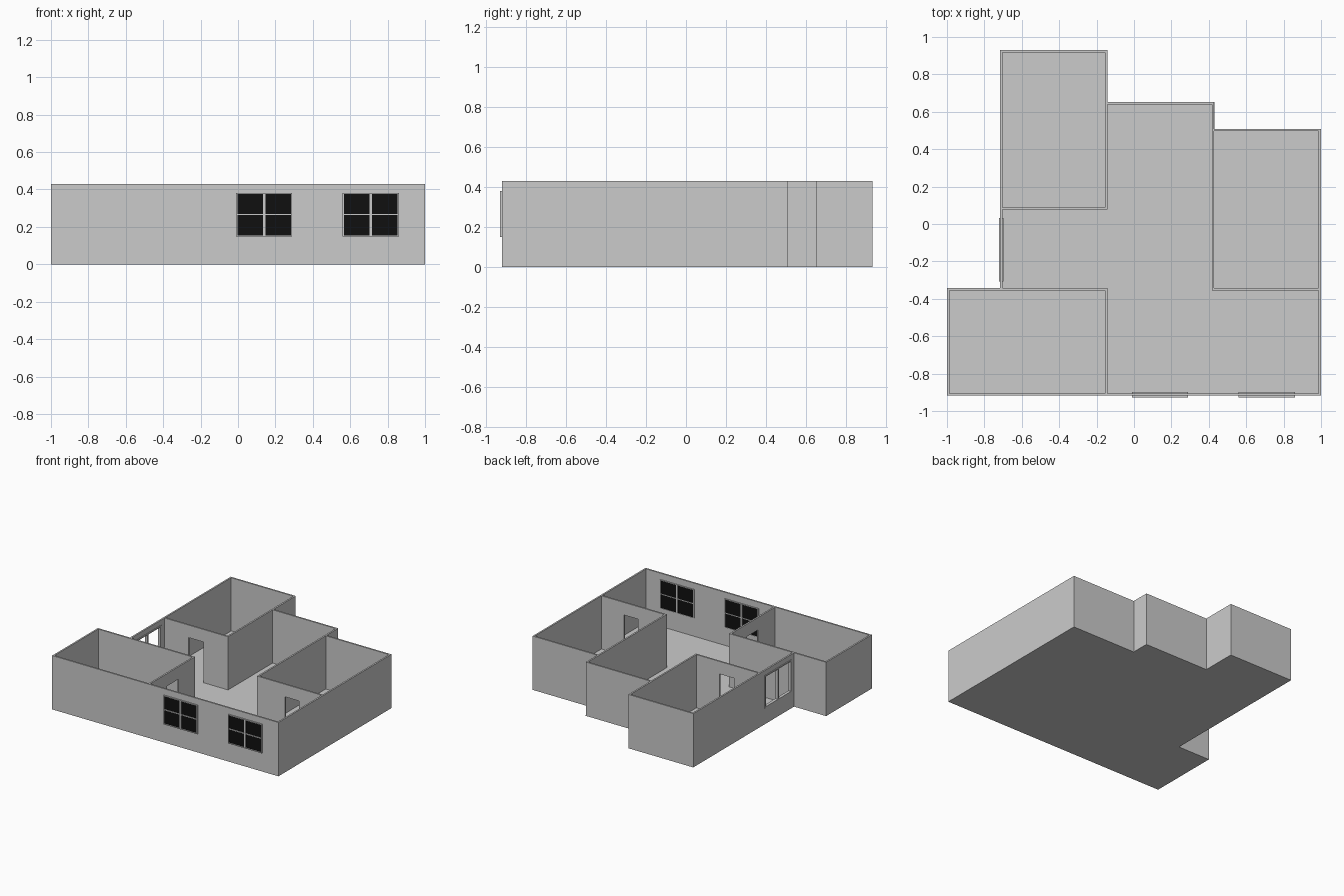
import bpy, bmesh
from mathutils import Vector

if "Cube" in bpy.data.objects:
    bpy.data.objects.remove(bpy.data.objects["Cube"])

H, T, FLOOR = 0.43, 0.013, 0.005   # wall height, wall thickness, slab thickness

black = bpy.data.materials.new("black_glass")
black.diffuse_color = (0.005, 0.005, 0.005, 1)
black.use_nodes = True
black.node_tree.nodes["Principled BSDF"].inputs["Base Color"].default_value = black.diffuse_color


def finish(bm, name, mat=None):
    bmesh.ops.recalc_face_normals(bm, faces=bm.faces)
    me = bpy.data.meshes.new(name)
    bm.to_mesh(me)
    bm.free()
    ob = bpy.data.objects.new(name, me)
    bpy.context.collection.objects.link(ob)
    if mat:
        me.materials.append(mat)
    return ob


def extrude(bm, vec):
    r = bmesh.ops.extrude_face_region(bm, geom=bm.faces[:], use_keep_orig=True)
    bmesh.ops.translate(bm, vec=vec, verts=[v for v in r["geom"] if isinstance(v, bmesh.types.BMVert)])


def panel(name, p0, p1, z0, z1, thick, holes=(), mat=None):
    """Upright slab along p0-p1, centred on that line; holes are (s0, s1, z0, z1)."""
    a, b = Vector((*p0, 0)), Vector((*p1, 0))
    d = (b - a).normalized()
    n = Vector((-d.y, d.x, 0))
    ss = sorted({0, (b - a).length, *(s for h in holes for s in h[:2])})
    zs = sorted({z0, z1, *(z for h in holes for z in h[2:])})
    bm = bmesh.new()
    grid = [[bm.verts.new(a + d * s - n * thick / 2 + Vector((0, 0, z))) for z in zs] for s in ss]
    for i in range(len(ss) - 1):
        for j in range(len(zs) - 1):
            sm, zm = (ss[i] + ss[i + 1]) / 2, (zs[j] + zs[j + 1]) / 2
            if any(h[0] < sm < h[1] and h[2] < zm < h[3] for h in holes):
                continue
            bm.faces.new((grid[i][j], grid[i + 1][j], grid[i + 1][j + 1], grid[i][j + 1]))
    for v in [v for v in bm.verts if not v.link_faces]:
        bm.verts.remove(v)
    extrude(bm, n * thick)
    return finish(bm, name, mat)


def wall(name, p0, p1, holes=()):
    # run half a thickness past each end so corners close
    a, b = Vector(p0), Vector(p1)
    e = (b - a).normalized() * T / 2
    holes = [(h[0] + T / 2, h[1] + T / 2, h[2], h[3]) for h in holes]
    return panel(name, a - e, b + e, 0, H, T, holes)


# Floor slab following the house outline
outline = [(-1, -.918), (1, -.918), (1, .509), (.43, .509), (.43, .653), (-.142, .653),
           (-.142, .931), (-.716, .931), (-.716, -.345), (-1, -.345)]
bm = bmesh.new()
bm.faces.new([bm.verts.new((x, y, 0)) for x, y in outline])
extrude(bm, Vector((0, 0, FLOOR)))
finish(bm, "floor")

# Key wall lines
L, R, FRONT, MID = -.9935, .9935, -.9115, -.348
WX, IX, CX = -.7095, -.148, .4225    # side window wall, inner left, inner right
AY0, AY1, BY, CY = .083, .9245, .6465, .5025
DOOR = 0.33

# Front wall with two window openings
WINS = [(-.01, .29), (.56, .86)]
WZ0, WZ1 = .15, .38
wall("front_wall", (L, FRONT), (R, FRONT), [(a - L, b - L, WZ0, WZ1) for a, b in WINS])

# Outer side walls
wall("right_wall", (R, FRONT), (R, CY))
wall("left_front_wall", (L, FRONT), (L, MID))

# Front left room
wall("front_room_back_wall", (L, MID), (IX, MID))
wall("front_room_side_wall", (IX, FRONT), (IX, MID), [(.22, .36, FLOOR, DOOR)])

# Back left room
wall("back_room_left_wall", (WX, AY0), (WX, AY1))
wall("back_room_back_wall", (WX, AY1), (IX, AY1))
wall("back_room_right_wall", (IX, AY0), (IX, AY1))
wall("back_room_door_wall", (WX, AY0), (IX, AY0), [(.22, .35, FLOOR, DOOR)])

# Centre bay
wall("centre_back_wall", (IX, BY), (CX, BY))
wall("centre_right_wall", (CX, MID), (CX, BY))

# Right room
wall("right_room_back_wall", (CX, CY), (R, CY))
wall("right_room_door_wall", (CX, MID), (R, MID), [(.24, .365, FLOOR, DOOR)])

# Front windows: frame with 2 x 2 openings and black panes
for k, (a, b) in enumerate(WINS):
    w, zm, m = b - a, .267, (b - a) / 2
    cols = [(.006, m - .007), (m + .007, w - .006)]
    rows = [(WZ0 + .005, zm - .003), (zm + .003, WZ1 - .005)]
    cells = [(*c, *r) for c in cols for r in rows]
    panel(f"window_frame_{k}", (a, FRONT - .002), (b, FRONT - .002), WZ0, WZ1, .03, cells)
    for i, c in enumerate(cells):
        panel(f"window_pane_{k}_{i}", (a + c[0], FRONT), (a + c[1], FRONT), c[2], c[3], .018, mat=black)

# Side wall with open two-light window
S0, S1, SZ0, SZ1 = .04, .38, .13, .39
wall("side_window_wall", (WX, MID), (WX, AY0), [(S0, S1, SZ0, SZ1)])
w = S1 - S0
panel("side_window_frame", (WX, MID + S0), (WX, MID + S1), SZ0, SZ1, .024,
      [(.012, w / 2 - .007, SZ0 + .01, SZ1 - .01), (w / 2 + .007, w - .012, SZ0 + .01, SZ1 - .01)])
